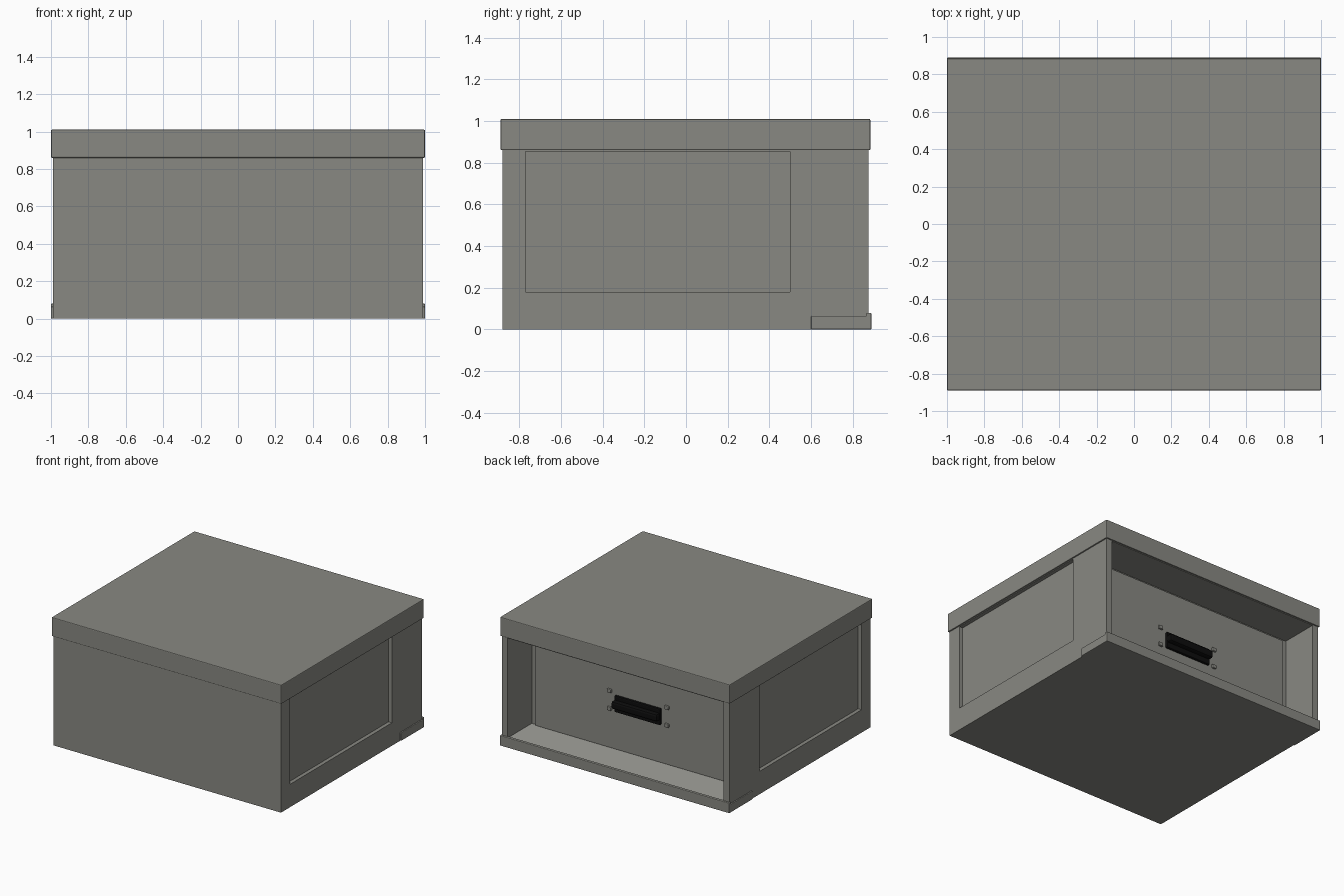
import bpy, bmesh
from mathutils import Vector

cube = bpy.data.objects.get("Cube")
if cube:
    bpy.data.objects.remove(cube, do_unlink=True)


def material(name, color):
    m = bpy.data.materials.new(name)
    m.use_nodes = True
    m.diffuse_color = (*color, 1)
    m.node_tree.nodes["Principled BSDF"].inputs["Base Color"].default_value = (*color, 1)
    return m


GREY = material("warm grey", (0.25, 0.25, 0.225))
LIGHT = material("light grey", (0.36, 0.36, 0.33))
BLACK = material("black", (0.004, 0.004, 0.004))


def finish(bm, name, mats, bevel=0.0):
    mesh = bpy.data.meshes.new(name)
    bm.to_mesh(mesh)
    bm.free()
    ob = bpy.data.objects.new(name, mesh)
    bpy.context.collection.objects.link(ob)
    for m in mats:
        mesh.materials.append(m)
    if bevel:
        mod = ob.modifiers.new("soft edges", "BEVEL")
        mod.width = bevel
        mod.segments = 2
    return ob


def box_mesh(lo, hi):
    bm = bmesh.new()
    bmesh.ops.create_cube(bm, size=1)
    lo, hi = Vector(lo), Vector(hi)
    for v in bm.verts:
        v.co = (lo + hi) / 2 + v.co * (hi - lo)
    return bm


def box(name, lo, hi, mat, bevel=0.0):
    return finish(box_mesh(lo, hi), name, [mat], bevel)


# Cabinet body with recessed side panels and an open rear bay
SIDE, BACK, FLOOR, CEILING = 0.99, 0.875, 0.07, 0.855
body = box_mesh((-SIDE, -0.88, 0), (SIDE, BACK, 0.9))
for axis, cuts in ((0, (-0.94, 0.94)), (1, (-0.77, 0.5)), (2, (FLOOR, 0.18, CEILING))):
    normal = Vector([int(i == axis) for i in range(3)])
    for c in cuts:
        bmesh.ops.bisect_plane(body, geom=body.verts[:] + body.edges[:] + body.faces[:],
                               plane_co=normal * c, plane_no=normal)


def recess(rule, offset):
    faces = [f for f in body.faces if rule(f.calc_center_median(), f.normal)]
    new = bmesh.ops.extrude_face_region(body, geom=faces)["geom"]
    bmesh.ops.delete(body, geom=[f for f in faces if f.is_valid], context="FACES")
    bmesh.ops.translate(body, vec=offset,
                        verts=[g for g in new if isinstance(g, bmesh.types.BMVert)])
    body.normal_update()


body.normal_update()
for s in (-1, 1):
    recess(lambda c, n: n.x * s > 0.9 and -0.77 < c.y < 0.5 and 0.18 < c.z < CEILING,
           (-0.03 * s, 0, 0))
recess(lambda c, n: n.y > 0.9 and abs(c.x) < 0.94 and FLOOR < c.z < CEILING, (0, -0.3, 0))
bmesh.ops.dissolve_limit(body, angle_limit=0.01, verts=body.verts[:], edges=body.edges[:])
body.normal_update()
for f in body.faces:
    c = f.calc_center_median()
    if f.normal.z > 0.9 and c.z < 0.1:
        f.material_index = 1
finish(body, "cabinet_body", [GREY, LIGHT])

# Overhanging lid and rear sill
box("lid", (-1, -0.89, 0.86), (1, 0.885, 1.01), GREY, 0.006)
box("rear_sill", (-1, 0.6, 0), (1, 0.89, 0.065), GREY, 0.005)
box("rear_lip", (-1, 0.865, 0), (1, 0.89, 0.08), GREY, 0.005)

# Drawer front, pull and its corner studs
box("drawer_front", (-0.9, 0.57, FLOOR), (0.9, 0.59, 0.84), GREY, 0.003)
box("pull_plate", (-0.2, 0.585, 0.37), (0.2, 0.61, 0.5), BLACK, 0.008)
box("pull_grip", (-0.2, 0.6, 0.41), (0.2, 0.65, 0.47), BLACK, 0.015)
for s, side in ((-1, "right"), (1, "left")):
    for z, level in ((0.38, "lower"), (0.52, "upper")):
        box(f"{level}_{side}_stud", (s * 0.25 - 0.018, 0.585, z - 0.015),
            (s * 0.25 + 0.018, 0.605, z + 0.015), GREY, 0.006)
